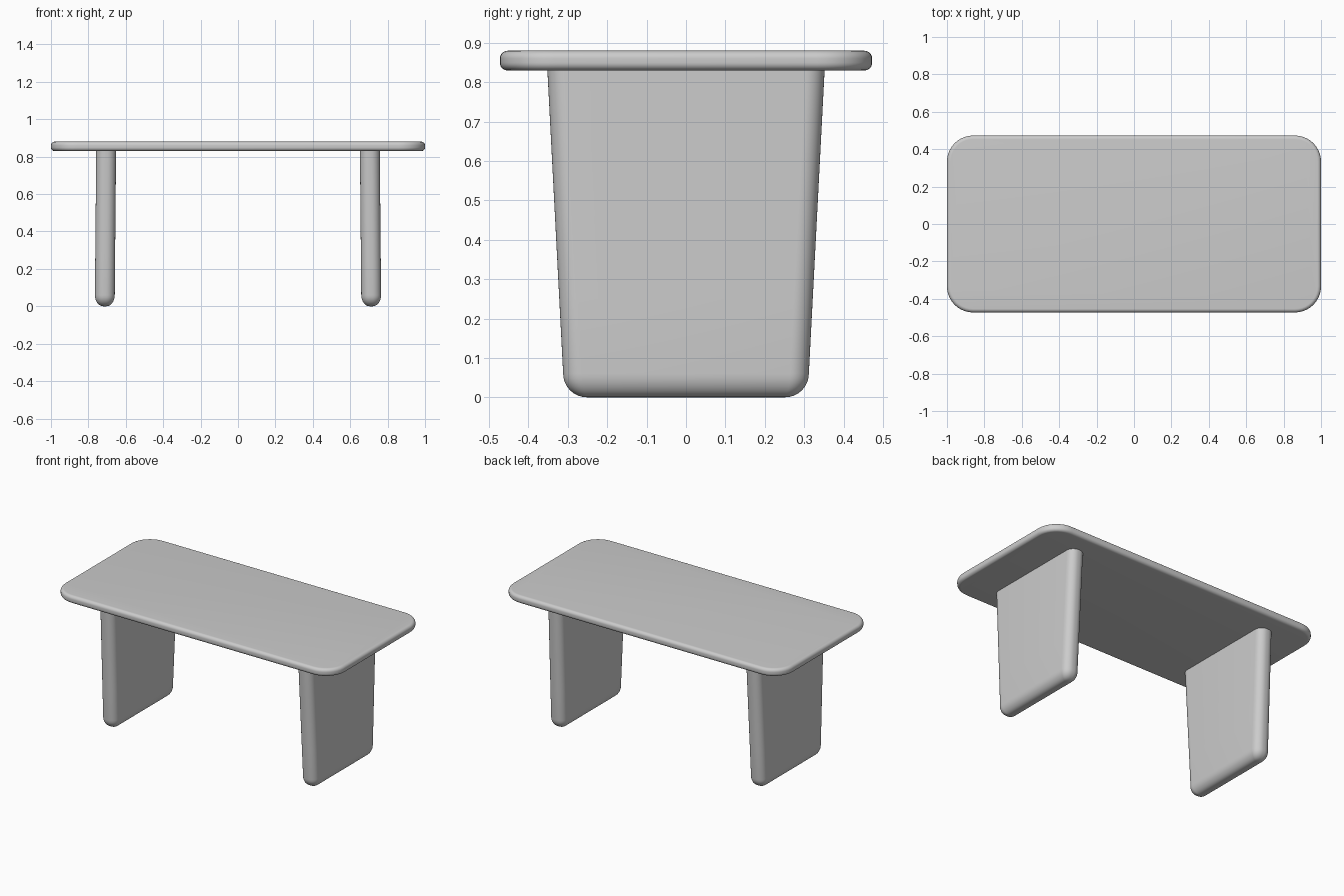
import bpy, bmesh
from math import sin, cos, pi, radians

if "Cube" in bpy.data.objects:
    bpy.data.objects.remove(bpy.data.objects["Cube"])


def rounded_rect(cx, hx, hy, r, steps=10):
    """Counter-clockwise outline of a rounded rectangle."""
    pts = []
    for i, (sx, sy) in enumerate([(1, 1), (-1, 1), (-1, -1), (1, -1)]):
        for k in range(steps + 1):
            a = (i + k / steps) * pi / 2
            pts.append((cx + sx * (hx - r) + r * cos(a), sy * (hy - r) + r * sin(a)))
    return pts


def loft(name, sections):
    """Skin a stack of (z, centre x, half x, half y, corner radius) sections."""
    bm = bmesh.new()
    rings = [[bm.verts.new((x, y, z)) for x, y in rounded_rect(cx, hx, hy, r)]
             for z, cx, hx, hy, r in sections]
    for a, b in zip(rings, rings[1:]):
        for i in range(len(a)):
            j = (i + 1) % len(a)
            bm.faces.new((a[i], a[j], b[j], b[i]))
    bm.faces.new(rings[0][::-1])
    bm.faces.new(rings[-1])
    mesh = bpy.data.meshes.new(name)
    bm.to_mesh(mesh)
    bm.free()
    obj = bpy.data.objects.new(name, mesh)
    bpy.context.collection.objects.link(obj)
    bpy.ops.object.select_all(action='DESELECT')
    bpy.context.view_layer.objects.active = obj
    obj.select_set(True)
    bpy.ops.object.shade_smooth_by_angle(angle=radians(35))
    return obj


N = 8
arc = [(k / N) * pi / 2 for k in range(N + 1)]

# Tabletop with softly rounded upper and lower rims
R, Z0, Z1 = 0.02, 0.83, 0.88
rim = [(Z0 + R * (1 - sin(a)), R * (1 - cos(a))) for a in reversed(arc)]
rim += [(Z1 - R * (1 - sin(a)), R * (1 - cos(a))) for a in arc]
loft("tabletop", [(z, 0, 1 - d, 0.473 - d, 0.14 - d) for z, d in rim])


# Slab legs: wider at the top, rounded underneath
def leg(name, side):
    def section(z, inset=0.0):
        t = max(0.0, (z - 0.06) / 0.77)
        return (z, side * (0.712 - 0.007 * t), 0.053 - 0.045 * inset,
                0.312 + 0.04 * t - 0.06 * inset, 0.048 - 0.042 * inset)
    foot = [section(0.06 * (1 - sin(a)), 1 - cos(a)) for a in reversed(arc)]
    loft(name, foot + [section(z) for z in (0.25, 0.45, 0.65, 0.835)])


leg("left_leg", -1)
leg("right_leg", 1)
